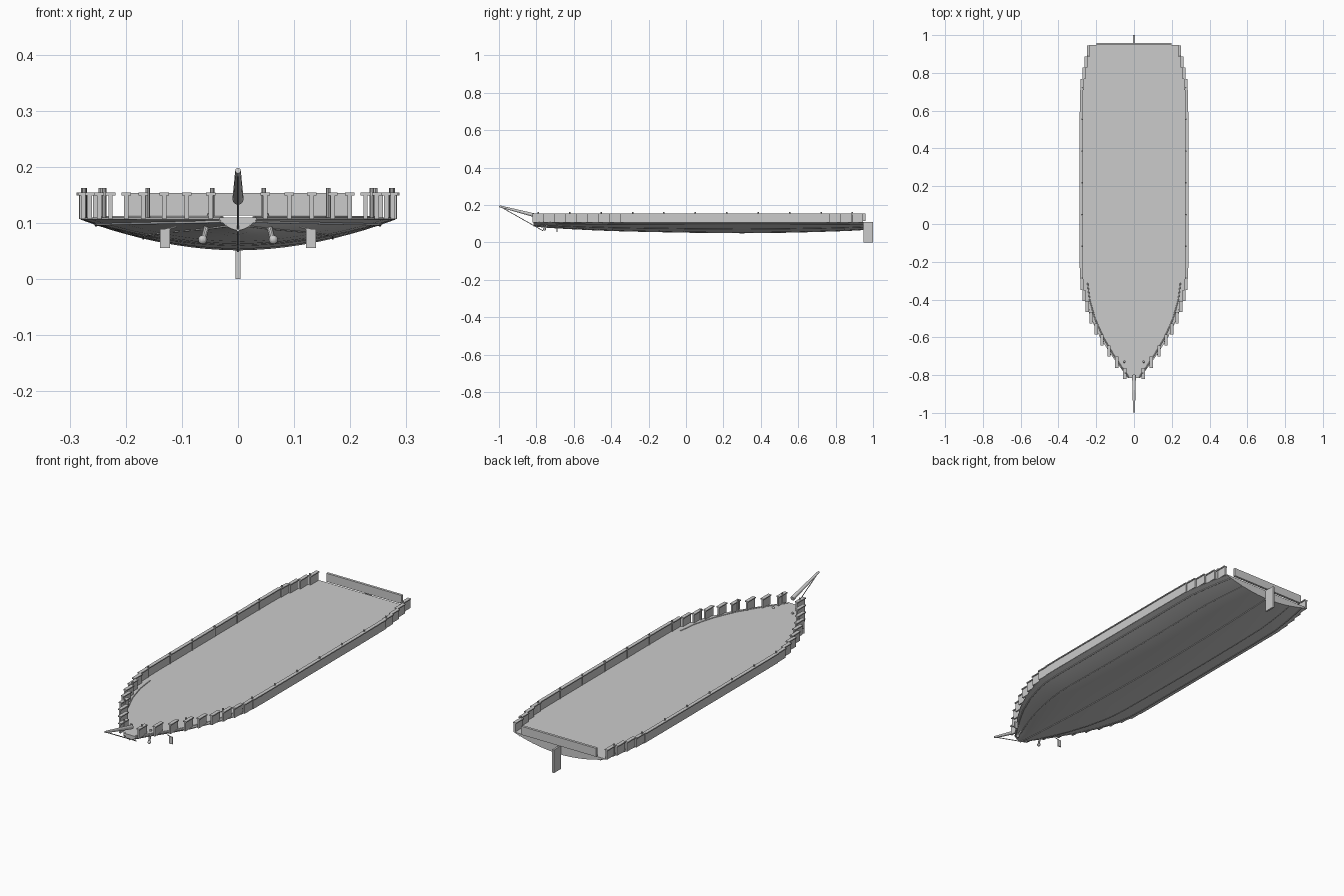
import bpy, bmesh, math
from mathutils import Vector

if "Cube" in bpy.data.objects:
    bpy.data.objects.remove(bpy.data.objects["Cube"])

DECK = 0.11
# Hull stations: y, half width, keel height
STATIONS = [(-0.815, 0.033, 0.087), (-0.75, 0.08, 0.081), (-0.69, 0.123, 0.077),
            (-0.6, 0.18, 0.072), (-0.5, 0.228, 0.067), (-0.4, 0.262, 0.063),
            (-0.33, 0.277, 0.061), (-0.25, 0.281, 0.059), (0.0, 0.281, 0.054),
            (0.3, 0.281, 0.051), (0.55, 0.281, 0.054), (0.71, 0.28, 0.058),
            (0.8, 0.267, 0.061), (0.88, 0.252, 0.064), (0.948, 0.236, 0.068)]


def station(y):
    for a, b in zip(STATIONS, STATIONS[1:]):
        if y <= b[0]:
            f = max(0, (y - a[0]) / (b[0] - a[0]))
            return a[1] + (b[1] - a[1]) * f, a[2] + (b[2] - a[2]) * f
    return STATIONS[-1][1:]


def hull_point(y, t):
    w, keel = station(y)
    return Vector((w * t, y, keel + (DECK - 0.004 - keel) * abs(t) ** 1.9))


def finish(name, bm):
    bmesh.ops.recalc_face_normals(bm, faces=bm.faces)
    me = bpy.data.meshes.new(name)
    bm.to_mesh(me)
    bm.free()
    ob = bpy.data.objects.new(name, me)
    bpy.context.collection.objects.link(ob)
    return ob


def add_box(bm, c, s):
    vs = bmesh.ops.create_cube(bm, size=1)["verts"]
    for v in vs:
        v.co = Vector((v.co.x * s[0] + c[0], v.co.y * s[1] + c[1], v.co.z * s[2] + c[2]))


def add_rod(bm, a, b, r1, r2=None, n=10):
    a, b = Vector(a), Vector(b)
    d = b - a
    vs = bmesh.ops.create_cone(bm, cap_ends=True, segments=n, radius1=r1,
                               radius2=r1 if r2 is None else r2, depth=d.length)["verts"]
    q = Vector((0, 0, 1)).rotation_difference(d)
    for v in vs:
        v.co = q @ v.co + (a + b) / 2


def strip(name, pts, r):
    cu = bpy.data.curves.new(name, "CURVE")
    cu.dimensions = "3D"
    cu.bevel_depth = r
    cu.bevel_resolution = 1
    cu.use_fill_caps = True
    sp = cu.splines.new("POLY")
    sp.points.add(len(pts) - 1)
    for p, co in zip(sp.points, pts):
        p.co = (*co, 1)
    ob = bpy.data.objects.new(name, cu)
    bpy.context.collection.objects.link(ob)


# Hull with flat deck, bow face and transom
bm = bmesh.new()
rings = []
for y, w, k in STATIONS:
    pts = [Vector((-w, y, DECK))] + [hull_point(y, i / 10) for i in range(-10, 11)]
    pts.append(Vector((w, y, DECK)))
    rings.append([bm.verts.new(p) for p in pts])
for a, b in zip(rings, rings[1:]):
    for i in range(len(a)):
        j = (i + 1) % len(a)
        bm.faces.new((a[i], a[j], b[j], b[i]))
bm.faces.new(rings[0])
bm.faces.new(rings[-1])
hull = finish("hull", bm)
bpy.context.view_layer.objects.active = hull
hull.select_set(True)
bpy.ops.object.shade_smooth_by_angle(angle=math.radians(30))

# Wales along the hull and curved trim on the foredeck
ys = [s[0] for s in STATIONS]
for s in (-1, 1):
    side = "left" if s < 0 else "right"
    strip("upper_wale_" + side, [hull_point(y, s * 0.9) for y in ys], 0.003)
    strip("lower_wale_" + side, [hull_point(y, s * 0.6) for y in ys], 0.002)
    trim = [(-0.81, 0.028), (-0.75, 0.07), (-0.69, 0.11), (-0.6, 0.163), (-0.5, 0.207),
            (-0.4, 0.235), (-0.31, 0.246)]
    strip("foredeck_trim_" + side, [(s * x, y, DECK) for y, x in trim], 0.003)

# Keel following the hull bottom
strip("keel", [hull_point(y, 0) for y in ys], 0.003)

# Stepped bulwark panels with rail caps
panels, caps, posts = bmesh.new(), bmesh.new(), bmesh.new()
N, y0, y1 = 30, -0.82, 0.945
step = (y1 - y0) / N
for i in range(N):
    y = y0 + (i + 0.5) * step
    x = station(y)[0]
    for s in (-1, 1):
        add_box(panels, (s * (x - 0.002), y, 0.129), (0.008, step, 0.044))
        add_box(caps, (s * (x - 0.002), y, 0.1515), (0.017, step, 0.005))
# Stanchions
for i in range(11):
    y = -0.79 + i * 0.168
    x = station(y)[0] - 0.005
    for s in (-1, 1):
        add_rod(posts, (s * x, y, 0.107), (s * x, y, 0.162), 0.004, n=8)
finish("bulwark_panels", panels)
finish("rail_caps", caps)
finish("stanchions", posts)

# Stern rail
bm = bmesh.new()
add_box(bm, (0, 0.953, 0.1335), (0.396, 0.012, 0.04))
finish("stern_rail", bm)

# Rudder
bm = bmesh.new()
add_box(bm, (0, 0.974, 0.055), (0.009, 0.052, 0.11))
finish("rudder", bm)

# Bowsprit and its stay
bm = bmesh.new()
add_rod(bm, (0, -0.80, 0.142), (0, -0.998, 0.193), 0.010, 0.005, 12)
finish("bowsprit", bm)
bm = bmesh.new()
add_rod(bm, (0, -0.995, 0.192), (0, -0.765, 0.062), 0.002, n=6)
finish("bobstay", bm)

# Bow anchor shanks, balls and side plates
bm, plates = bmesh.new(), bmesh.new()
for s in (-1, 1):
    add_rod(bm, (s * 0.05, -0.727, 0.115), (s * 0.062, -0.757, 0.07), 0.005)
    vs = bmesh.ops.create_uvsphere(bm, u_segments=12, v_segments=8, radius=0.008)["verts"]
    bmesh.ops.translate(bm, verts=vs, vec=(s * 0.063, -0.757, 0.07))
    add_box(plates, (s * 0.13, -0.69, 0.072), (0.018, 0.005, 0.034))
    add_rod(plates, (s * 0.11, -0.69, 0.093), (s * 0.132, -0.69, 0.087), 0.002, n=6)
finish("bow_anchors", bm)
finish("anchor_plates", plates)
